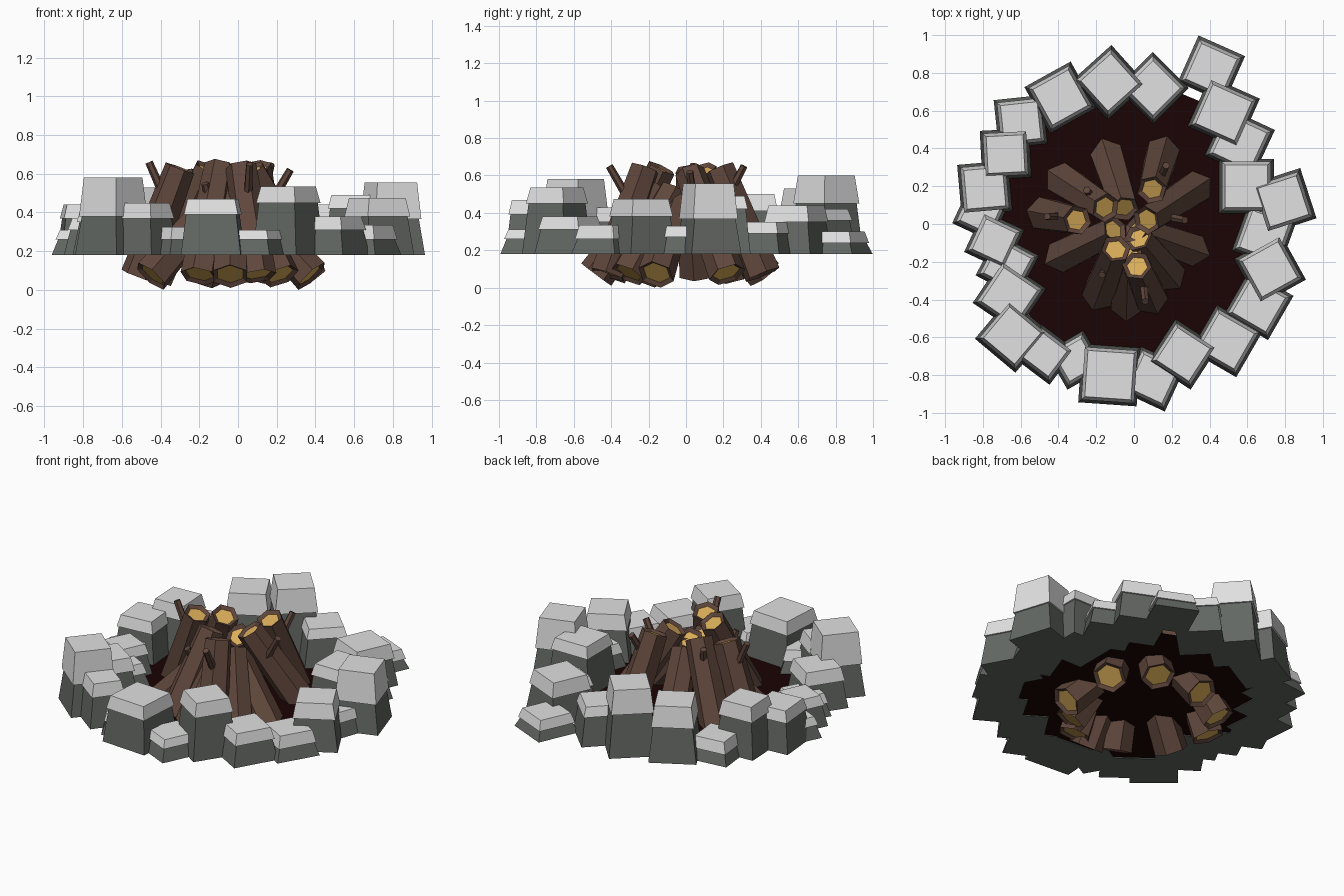
import bpy, bmesh, math
from mathutils import Vector, Matrix


def material(name, rgb):
    m = bpy.data.materials.new(name)
    m.diffuse_color = (*rgb, 1)
    return m


ROCK = material("dark_rock", (0.125, 0.137, 0.125))
CAP = material("light_rock", (0.75, 0.75, 0.75))
BARK = material("bark_brown", (0.115, 0.062, 0.045))
WOOD = material("cut_wood_gold", (0.70, 0.42, 0.10))
ASH = material("dark_ash", (0.011, 0.001, 0.001))

GROUND = 0.18


def finish(bm, name, mats):
    me = bpy.data.meshes.new(name)
    bm.to_mesh(me)
    bm.free()
    for m in mats:
        me.materials.append(m)
    ob = bpy.data.objects.new(name, me)
    bpy.context.collection.objects.link(ob)
    return ob


def block(bm, x, y, rot, z0, z1, w0, w1, mat):
    """Tapered square block from z0 to z1 with widths w0 and w1."""
    mtx = (Matrix.Translation((x, y, (z0 + z1) / 2))
           @ Matrix.Rotation(math.radians(rot + 45), 4, 'Z'))
    r = bmesh.ops.create_cone(bm, cap_ends=True, segments=4, depth=z1 - z0,
                              radius1=w0 / math.sqrt(2), radius2=w1 / math.sqrt(2),
                              matrix=mtx)
    for f in {f for v in r["verts"] for f in v.link_faces}:
        f.material_index = mat


def stone(i, x, y, w, rot, top, cap):
    """Dark tapered stone with a lighter, slightly wider cap."""
    bm = bmesh.new()
    split = top - cap
    w -= 0.01
    block(bm, x, y, rot, GROUND, split, w, w - 0.05, 0)
    block(bm, x, y, rot, split, top, w - 0.03, w - 0.065, 1)
    finish(bm, f"ring_stone_{i:02d}", [ROCK, CAP])


def rod(name, foot, tip, r0, r1, cut=True):
    """Six-sided log or twig; logs get inset, recessed cut ends."""
    a, b = Vector(foot), Vector(tip)
    d = b - a
    bm = bmesh.new()
    bmesh.ops.create_cone(bm, cap_ends=True, segments=6, radius1=r0, radius2=r1,
                          depth=d.length)
    if cut:
        ends = [f for f in bm.faces if abs(f.normal.z) > 0.9]
        bmesh.ops.inset_individual(bm, faces=ends, thickness=0.024, depth=0)
        for f in ends:
            f.material_index = 1
            bmesh.ops.translate(bm, verts=f.verts, vec=f.normal * -0.015)
    bm.transform(Matrix.Translation((a + b) / 2) @ d.to_track_quat('Z', 'Y').to_matrix().to_4x4())
    finish(bm, name, [BARK, WOOD])


# Ash bed inside the ring
bm = bmesh.new()
bmesh.ops.create_circle(bm, cap_ends=True, segments=24, radius=0.74,
                        matrix=Matrix.Translation((0, 0, GROUND + 0.005)))
finish(bm, "ash_bed", [ASH])

# Stone ring: x, y, width, rotation, top height, cap height
STONES = [
    (0.41, 0.82, 0.28, -24, 0.30, 0.06), (0.475, 0.59, 0.30, -24, 0.44, 0.09),
    (-0.13, 0.75, 0.29, 42, 0.60, 0.15), (0.10, 0.72, 0.28, 45, 0.42, 0.06),
    (-0.39, 0.67, 0.29, 29, 0.53, 0.13), (-0.60, 0.54, 0.27, 6, 0.32, 0.07),
    (-0.68, 0.37, 0.27, 3, 0.50, 0.09), (-0.79, 0.19, 0.28, 5, 0.44, 0.07),
    (-0.81, 0.06, 0.24, -25, 0.31, 0.05), (-0.74, -0.09, 0.25, -25, 0.37, 0.06),
    (-0.67, -0.22, 0.26, -28, 0.32, 0.06), (-0.66, -0.38, 0.29, -34, 0.43, 0.08),
    (-0.645, -0.59, 0.29, -40, 0.58, 0.20), (-0.47, -0.69, 0.24, -37, 0.45, 0.08),
    (-0.31, -0.72, 0.24, 30, 0.325, 0.065), (-0.13, -0.80, 0.32, -4, 0.47, 0.08),
    (0.10, -0.82, 0.27, -25, 0.31, 0.05), (0.26, -0.69, 0.28, -33, 0.535, 0.085),
    (0.49, -0.62, 0.29, -30, 0.38, 0.07), (0.66, -0.43, 0.28, -30, 0.335, 0.075),
    (0.72, -0.24, 0.29, 29, 0.475, 0.095), (0.69, -0.06, 0.28, -20, 0.33, 0.06),
    (0.79, 0.12, 0.29, 18, 0.556, 0.19), (0.595, 0.20, 0.30, 0, 0.49, 0.07),
    (0.56, 0.43, 0.29, -25, 0.35, 0.06),
]
for i, s in enumerate(STONES):
    stone(i + 1, *s)

# Leaning logs: foot x, y and tip x, y, tip height (inner ones lean more)
LOGS = [
    (-0.16, 0.42, -0.05, 0.08, 0.53), (0.16, 0.41, 0.095, 0.18, 0.64),
    (0.37, 0.22, 0.065, 0.02, 0.62), (0.38, -0.16, 0.01, -0.03, 0.47),
    (0.22, -0.31, 0.02, -0.07, 0.52), (0.10, -0.42, 0.015, -0.22, 0.64),
    (-0.20, -0.41, -0.095, -0.13, 0.64), (-0.45, -0.20, -0.10, -0.03, 0.48),
    (-0.51, 0.06, -0.30, 0.02, 0.63), (-0.42, 0.26, -0.15, 0.085, 0.63),
    (-0.04, -0.48, -0.03, -0.13, 0.54),
]
for i, (fx, fy, tx, ty, tz) in enumerate(LOGS):
    rod(f"log_{i + 1:02d}", (fx, fy, 0.07), (tx, ty, tz), 0.10, 0.08)

# Short broken twigs sticking up from the logs
TWIGS = [
    ((-0.38, 0.04, 0.48), (-0.46, 0.04, 0.66)), ((-0.22, 0.14, 0.48), (-0.25, 0.18, 0.62)),
    ((-0.14, -0.22, 0.44), (-0.17, -0.27, 0.55)), ((0.05, -0.30, 0.46), (0.06, -0.41, 0.65)),
    ((0.17, 0.04, 0.45), (0.27, 0.02, 0.62)), ((0.13, 0.22, 0.48), (0.17, 0.31, 0.65)),
]
for i, (a, b) in enumerate(TWIGS):
    rod(f"twig_{i + 1}", a, b, 0.024, 0.02, cut=False)
